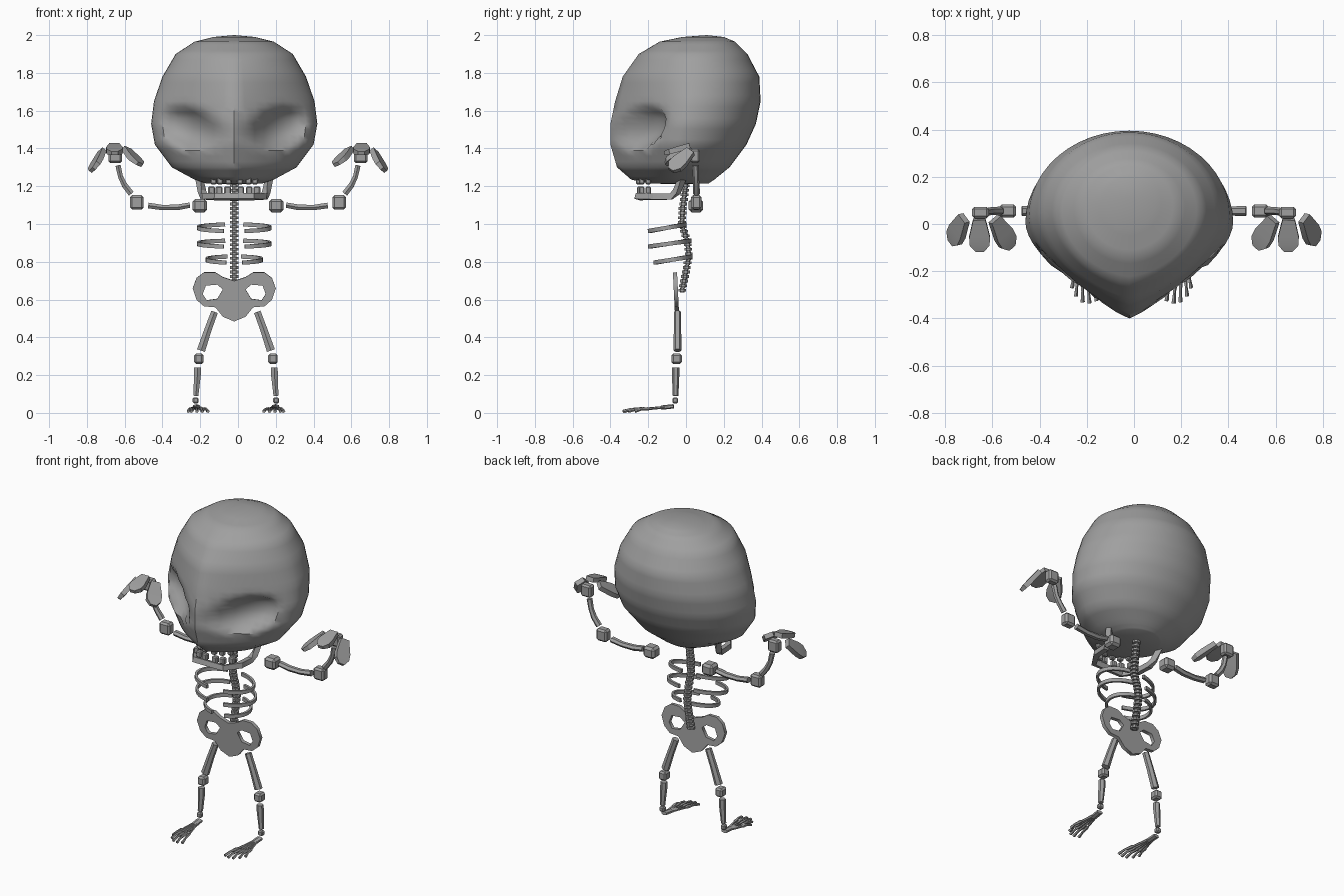
import bpy, bmesh, math
from mathutils import Vector

if "Cube" in bpy.data.objects:
    bpy.data.objects.remove(bpy.data.objects["Cube"])

bone_mat = bpy.data.materials.new("bone_grey")
bone_mat.diffuse_color = (0.35, 0.35, 0.35, 1)
bone_mat.use_nodes = True
bone_mat.node_tree.nodes["Principled BSDF"].inputs["Base Color"].default_value = bone_mat.diffuse_color
CX = -0.02  # body centre line
SIDES = ((-1, "left"), (1, "right"))


def finish(name, bm, angle=30):
    bmesh.ops.recalc_face_normals(bm, faces=bm.faces)
    me = bpy.data.meshes.new(name)
    bm.to_mesh(me)
    bm.free()
    me.materials.append(bone_mat)
    ob = bpy.data.objects.new(name, me)
    bpy.context.collection.objects.link(ob)
    bpy.context.view_layer.objects.active = ob
    ob.select_set(True)
    bpy.ops.object.shade_smooth_by_angle(angle=math.radians(angle))
    ob.select_set(False)
    return ob


def sweep(bm, pts, sizes, sides=6, up=(0, 1, 0)):
    """Polygon section swept along pts; sizes are (across, along up) half widths."""
    pts = [Vector(p) for p in pts]
    rings = []
    for i, p in enumerate(pts):
        d = (pts[min(i + 1, len(pts) - 1)] - pts[max(i - 1, 0)]).normalized()
        a = d.cross(Vector(up)).normalized()
        b = a.cross(d)
        w, h = sizes[i] if isinstance(sizes, list) else sizes
        k = 1 / math.cos(math.pi / sides)
        rings.append([bm.verts.new(p + a * w * k * math.cos(t) + b * h * k * math.sin(t))
                      for t in ((j + 0.5) * 2 * math.pi / sides for j in range(sides))])
    for r, q in zip(rings, rings[1:]):
        for j in range(sides):
            bm.faces.new((r[j], r[(j + 1) % sides], q[(j + 1) % sides], q[j]))
    bm.faces.new(rings[0])
    bm.faces.new(rings[-1])


def bone(name, pts, sizes, sides=6, up=(0, 1, 0)):
    bm = bmesh.new()
    sweep(bm, pts, sizes, sides, up)
    return finish(name, bm)


def block(bm, loc, size):
    """Chamfered box."""
    geo = bmesh.ops.create_cube(bm, size=1)["verts"]
    for v in geo:
        v.co = Vector([c * s + l for c, s, l in zip(v.co, size, loc)])
    edges = {e for v in geo for e in v.link_edges}
    bmesh.ops.bevel(bm, geom=list(edges), offset=min(size) * 0.2, segments=1, affect='EDGES')


def joint(name, loc, size):
    bm = bmesh.new()
    block(bm, loc, size)
    finish(name, bm)


# Skull: stacked rings (z, half width, front y, back y, front pointedness)
LEVELS = [(1.215, .15, -.2, .12, .2), (1.235, .21, -.29, .15, .4), (1.3, .33, -.365, .23, .5),
          (1.42, .42, -.4, .32, .5), (1.53, .44, -.4, .37, .5), (1.65, .425, -.375, .395, .45),
          (1.78, .38, -.335, .388, .3), (1.9, .31, -.25, .325, .15), (1.965, .21, -.14, .26, 0),
          (1.99, .11, -.02, .2, 0)]
N, STEPS = 48, 4
levels = []
for a, b in zip(LEVELS, LEVELS[1:]):
    levels += [[u + (v - u) * k / STEPS for u, v in zip(a, b)] for k in range(STEPS)]
levels.append(LEVELS[-1])
bm = bmesh.new()
rings = []
for z, w, yf, yb, p in levels:
    yc = yf + 0.53 * (yb - yf)
    ring = []
    for j in range(N):
        t = 2 * math.pi * j / N
        x, c = w * math.sin(t), math.cos(t)
        if c > 0:
            y = yc + (yb - yc) * c
        else:
            y = yc - (yc - yf) * (-c * (1 - p) + (1 - abs(math.sin(t))) * p)
            # Eye hollows, slanting down towards the nose
            dx = (abs(x) - 0.235) / 0.15
            dz = (z - 1.505 - 0.2 * (abs(x) - 0.235)) / 0.115
            m = dx * dx + dz * dz
            if m < 1:
                y += 0.10 * (1 - m) ** 0.7
                x *= 1 - 0.06 * (1 - m)
        ring.append(bm.verts.new((CX + x, y, z)))
    rings.append(ring)
for r, q in zip(rings, rings[1:]):
    for j in range(N):
        bm.faces.new((r[j], r[(j + 1) % N], q[(j + 1) % N], q[j]))
for ring, tip in ((rings[0], (CX, -.03, 1.21)), (rings[-1], (CX, .11, 2.0))):
    v = bm.verts.new(tip)
    for j in range(N):
        bm.faces.new((ring[j], ring[(j + 1) % N], v))
finish("skull", bm, 50)

# Jaw: flat U with rising ends
half = [(.185, -.02, 1.24), (.17, -.05, 1.17), (.16, -.08, 1.145), (.155, -.17, 1.145), (.1, -.255, 1.145)]
jaw = [(CX + x, y, z) for x, y, z in half] + [(CX - x, y, z) for x, y, z in reversed(half)]
bone("jaw", jaw, (.016, .016), 4, (0, .3, 1))

# Teeth in two rows
bm = bmesh.new()
for s, _ in SIDES:
    for x, y in ((.035, -.245), (.08, -.235), (.12, -.2)):
        block(bm, (CX + s * x, y, 1.178), (.036, .03, .04))
    for x, y in ((.03, -.25), (.075, -.235), (.11, -.2)):
        block(bm, (CX + s * x, y, 1.235), (.032, .03, .05))
finish("teeth", bm)

# Spine: discs along an S curve
PATH = [(.65, -.02), (.75, 0), (.83, .016), (.9, .008), (1.0, -.022), (1.08, -.018), (1.22, 0)]
bm = bmesh.new()
for i in range(24):
    z = .65 + i * .024
    for (z0, y0), (z1, y1) in zip(PATH, PATH[1:]):
        if z0 <= z <= z1:
            y = y0 + (y1 - y0) * (z - z0) / (z1 - z0)
    sweep(bm, [(CX, y, z - .007), (CX, y, z + .007)], (.023, .021), 8)
    sweep(bm, [(CX, y, z - .012), (CX, y, z + .012)], (.011, .011), 6)
finish("spine", bm)

# Ribs: tilted open arcs
for k, (rx, yb, yf, zb, zf) in enumerate(((.19, .0, -.2, .998, .962), (.19, .025, -.2, .912, .88),
                                          (.145, .03, -.17, .828, .795))):
    for s, side in SIDES:
        pts = []
        for j in range(13):
            t = math.radians(15 + 148 * j / 12)
            f = (1 - math.cos(t)) / 2
            pts.append((CX + s * rx * math.sin(t), yb + (yf - yb) * f, zb + (zf - zb) * f))
        bone(f"rib_{k}_{side}", pts, (.007, .011), 4, (0, 0, 1))

# Pelvis: heart plate with two holes
OUT = [(.06, .72), (.1, .745), (.16, .745), (.2, .715), (.22, .66), (.2, .6), (.16, .565), (.1, .56), (.06, .51)]
HOLE = [(.06, .655), (.09, .68), (.15, .675), (.167, .63), (.145, .597), (.09, .605)]
cu = bpy.data.curves.new("pelvis", 'CURVE')
cu.dimensions, cu.fill_mode, cu.extrude = '2D', 'BOTH', .011
outline = [(0, .7)] + OUT + [(0, .485)] + [(-x, z) for x, z in reversed(OUT)]
for loop in (outline, HOLE, [(-x, z) for x, z in HOLE]):
    sp = cu.splines.new('POLY')
    sp.points.add(len(loop) - 1)
    for pt, (x, z) in zip(sp.points, loop):
        pt.co = (x, z, 0, 1)
    sp.use_cyclic_u = True
cu.materials.append(bone_mat)
pelvis = bpy.data.objects.new("pelvis", cu)
bpy.context.collection.objects.link(pelvis)
pelvis.location = (CX, -.022, 0)
pelvis.rotation_euler = (math.radians(92.8), 0, 0)
pelvis.select_set(True)
bpy.context.view_layer.objects.active = pelvis
bpy.ops.object.convert(target='MESH')
pelvis.select_set(False)

# Legs and feet
for s, side in SIDES:
    def P(x, y, z):
        return (-.011 + s * x, y, z)
    bone("thigh_" + side, [P(.113, -.045, .535), P(.148, -.045, .44), P(.185, -.045, .33)],
         [(.018, .016), (.019, .017), (.022, .018)])
    joint("knee_" + side, P(.196, -.05, .286), (.05, .055, .055))
    bone("shin_" + side, [P(.203, -.055, .24), P(.204, -.055, .2), P(.212, -.055, .09)],
         [(.018, .017), (.018, .017), (.013, .013)])
    joint("ankle_" + side, P(.213, -.057, .066), (.032, .03, .03))
    bm = bmesh.new()
    sweep(bm, [P(.21, -.065, .035), P(.207, -.13, .028)], (.018, .01), 6, (0, 0, 1))
    for k, (x, y) in enumerate(((.148, -.325), (.178, -.335), (.207, -.33), (.235, -.305), (.252, -.27))):
        r = .197 + k * .006
        sweep(bm, [P(r, -.115, .03), P(r + (x - r) * .55, -.115 + (y + .115) * .5, .021),
                   P(r + (x - r) * .6, -.115 + (y + .115) * .56, .021),
                   P(r + (x - r) * .85, -.115 + (y + .115) * .8, .019), P(x, y, .008)],
              [(.006, .006), (.005, .005), (.009, .008), (.005, .006), (.008, .007)], 5, (0, 0, 1))
    finish("foot_" + side, bm)

# Arms and hands
for s, side in SIDES:
    def P(x, y, z):
        return (s * x, y, z)
    joint("shoulder_" + side, P(.203, .052, 1.097), (.078, .075, .07))
    bone("upper_arm_" + side, [P(.255, .055, 1.1), P(.32, .055, 1.088), P(.4, .055, 1.087), P(.475, .055, 1.098)],
         [(.014, .02), (.015, .018), (.014, .017), (.015, .018)])
    joint("elbow_" + side, P(.535, .055, 1.115), (.072, .055, .075))
    bone("forearm_" + side, [P(.565, .055, 1.16), P(.6, .055, 1.205), P(.622, .052, 1.25), P(.635, .05, 1.31)],
         [(.016, .016), (.015, .015), (.013, .014), (.014, .016)])
    joint("wrist_" + side, P(.65, .048, 1.36), (.07, .05, .075))
    for k, (a, b, n) in enumerate((((.655, .02, 1.415), (.653, -.115, 1.375), (0, -.4, 1)),
                                   ((.59, .02, 1.395), (.52, -.1, 1.315), (-.75, -.35, 1)),
                                   ((.72, .025, 1.385), (.772, -.08, 1.285), (1, -.35, .6)))):
        a, b = Vector(a), Vector(b)
        bone(f"finger_{k}_{side}", [P(*a), P(*a.lerp(b, .55)), P(*a.lerp(b, .8)), P(*b)],
             [(.026, .014), (.044, .015), (.042, .014), (.018, .01)], 4, (s * n[0], n[1], n[2]))
